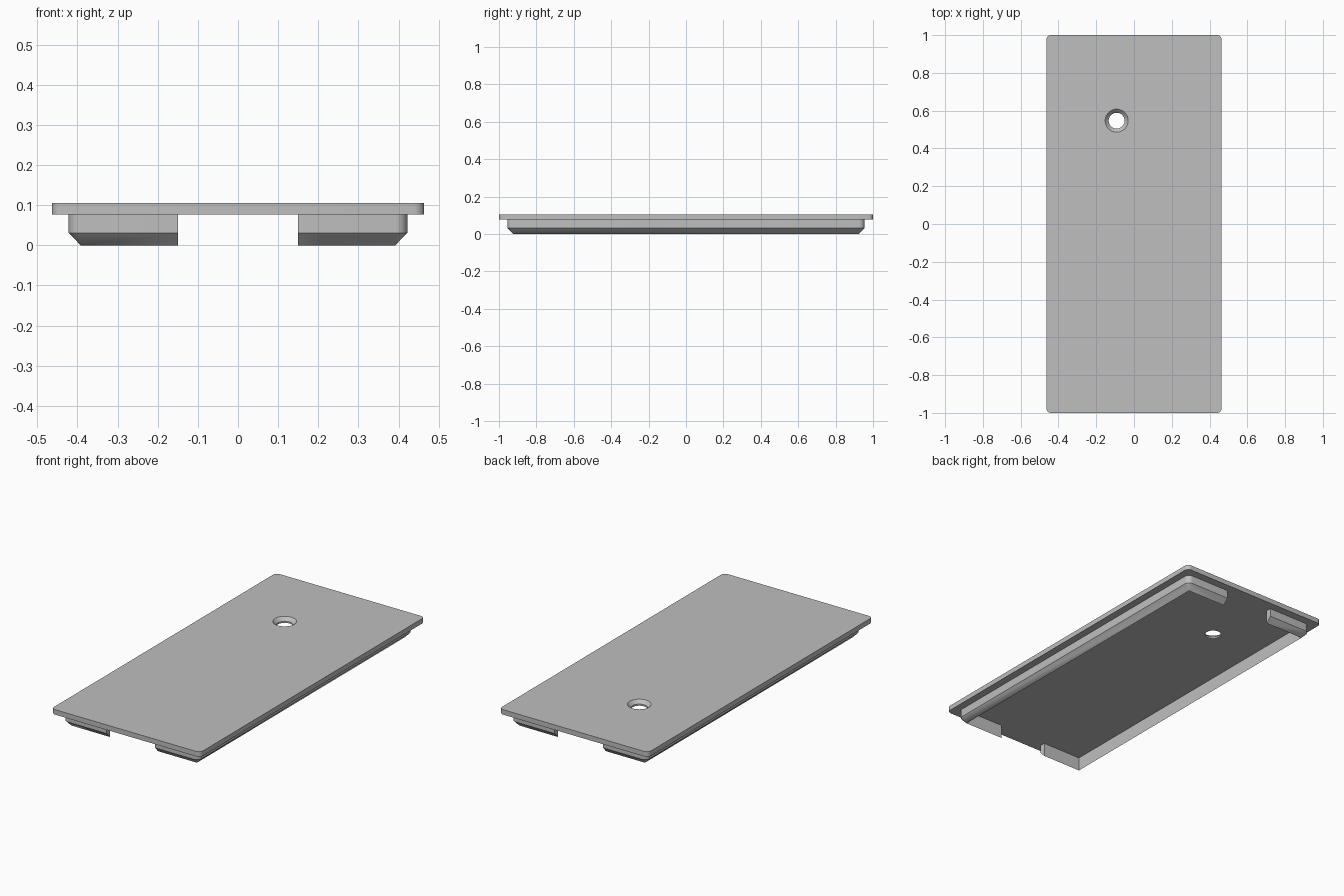
import bpy
import bmesh
from math import cos, sin, pi, radians

cube = bpy.data.objects.get("Cube")
if cube:
    bpy.data.objects.remove(cube)

grey = bpy.data.materials.new("plain grey")
grey.use_nodes = True
colour = (0.52, 0.52, 0.52, 1)
grey.diffuse_color = colour
grey.node_tree.nodes["Principled BSDF"].inputs["Base Color"].default_value = colour

HALF_X, HALF_Y = 0.464, 1.0
TOP, UNDERSIDE = 0.105, 0.077
STEPS = 8


def arc(cx, cy, r, start, sweep, steps):
    return [(cx + r * cos(start + sweep * i / steps),
             cy + r * sin(start + sweep * i / steps)) for i in range(steps + 1)]


def rounded_rect(hx, hy, r):
    pts = []
    for i, (sx, sy) in enumerate([(1, 1), (-1, 1), (-1, -1), (1, -1)]):
        pts += arc(sx * (hx - r), sy * (hy - r), r, i * pi / 2, pi / 2, STEPS)
    return pts


def add_loop(bm, pts, z):
    return [bm.verts.new((x, y, z)) for x, y in pts]


def bridge(bm, a, b, closed=True):
    for i in range(len(a) if closed else len(a) - 1):
        j = (i + 1) % len(a)
        bm.faces.new((a[i], a[j], b[j], b[i]))


def finish(bm, name):
    bmesh.ops.remove_doubles(bm, verts=bm.verts, dist=1e-5)
    bmesh.ops.recalc_face_normals(bm, faces=bm.faces)
    mesh = bpy.data.meshes.new(name)
    bm.to_mesh(mesh)
    bm.free()
    mesh.materials.append(grey)
    obj = bpy.data.objects.new(name, mesh)
    bpy.context.collection.objects.link(obj)
    bpy.ops.object.select_all(action="DESELECT")
    obj.select_set(True)
    bpy.context.view_layer.objects.active = obj
    bpy.ops.object.shade_smooth_by_angle(angle=radians(30))
    return obj


# Cover plate with rounded corners and a countersunk screw hole
bm = bmesh.new()
outline = rounded_rect(HALF_X, HALF_Y, 0.025)
outer = [add_loop(bm, outline, z) for z in (TOP, UNDERSIDE)]
bridge(bm, *outer)
hole = [add_loop(bm, arc(-0.092, 0.547, r, 0, 2 * pi, 48)[:-1], z)
        for r, z in ((0.061, TOP), (0.042, 0.086), (0.042, UNDERSIDE))]
bridge(bm, hole[0], hole[1])
bridge(bm, hole[1], hole[2])
for rim, inner in ((outer[0], hole[0]), (outer[1], hole[2])):
    edges = [bm.edges.get((loop[i - 1], loop[i]))
             for loop in (rim, inner) for i in range(len(loop))]
    bmesh.ops.triangle_fill(bm, use_beauty=True, use_dissolve=False, edges=edges)
finish(bm, "cover_plate")

# C-shaped locating lip with a chamfered foot, mirrored to the other side
CX, CY, GAP = 0.392, 0.925, 0.15
bm = bmesh.new()
loops = []
for r, z in ((0.03, UNDERSIDE), (0.03, 0.031), (0, 0), (0, UNDERSIDE)):
    path = [(GAP, -CY - r)]
    path += arc(CX, -CY, r, -pi / 2, pi / 2, STEPS)
    path += arc(CX, CY, r, 0, pi / 2, STEPS)
    path.append((GAP, CY + r))
    loops.append(add_loop(bm, path, z))
for i in range(4):
    bridge(bm, loops[i - 1], loops[i], closed=False)
for end in (0, -1):
    bm.faces.new([loop[end] for loop in loops])
lip = finish(bm, "locating_lip")
mirror = lip.modifiers.new("Mirror", "MIRROR")
mirror.use_axis = (True, False, False)
